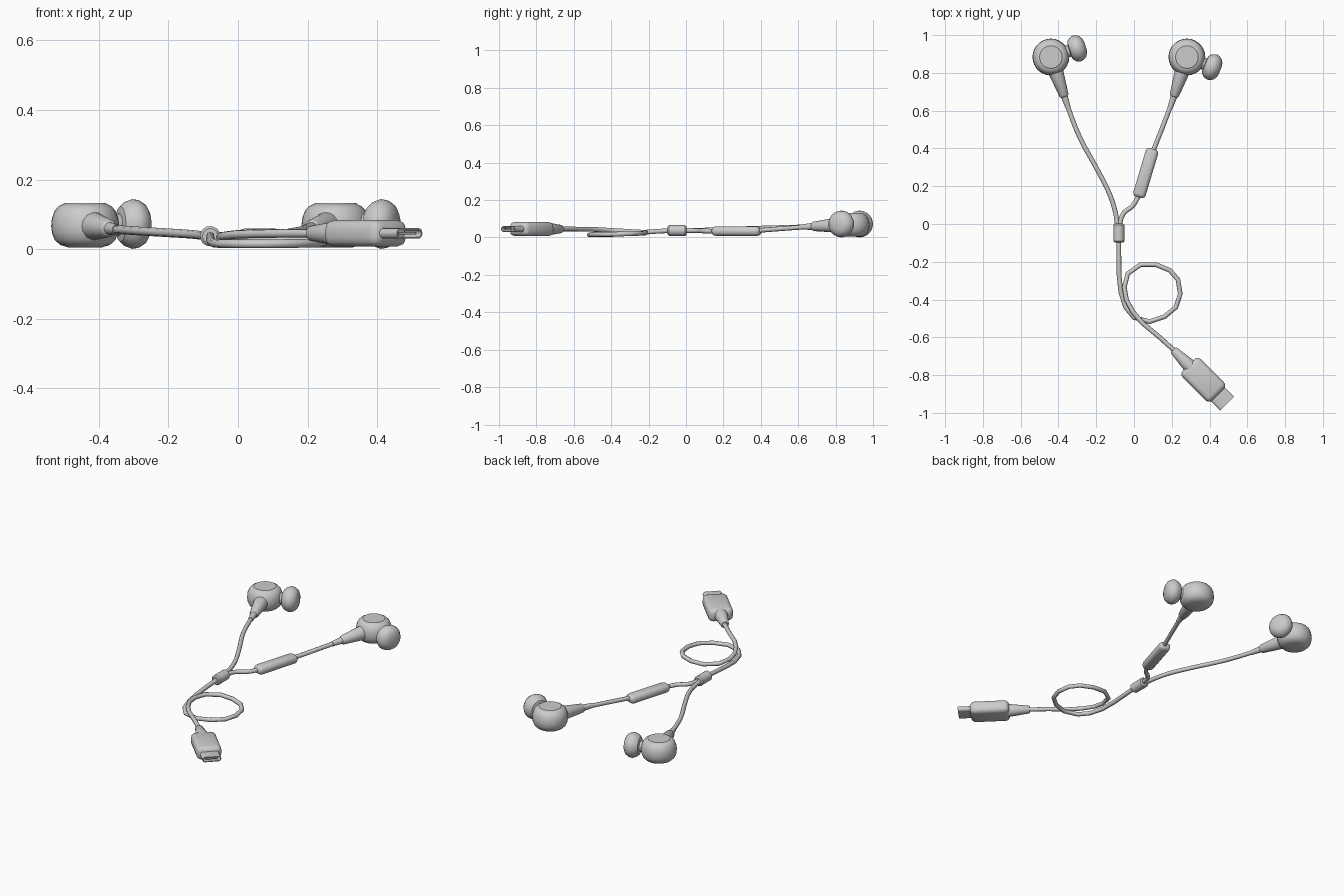
import bpy, bmesh, math
from mathutils import Vector, Matrix

if "Cube" in bpy.data.objects:
    bpy.data.objects.remove(bpy.data.objects["Cube"])


def finish(name, bm, matrix=Matrix(), angle=35):
    bmesh.ops.recalc_face_normals(bm, faces=bm.faces)
    me = bpy.data.meshes.new(name)
    bm.to_mesh(me)
    bm.free()
    ob = bpy.data.objects.new(name, me)
    bpy.context.collection.objects.link(ob)
    ob.matrix_world = matrix
    smooth(ob, angle)
    return ob


def smooth(ob, angle=35):
    bpy.ops.object.select_all(action='DESELECT')
    ob.select_set(True)
    bpy.context.view_layer.objects.active = ob
    bpy.ops.object.shade_smooth_by_angle(angle=math.radians(angle))


def frame(origin, direction):
    rot = Vector(direction).to_track_quat('Z', 'Y').to_matrix().to_4x4()
    return Matrix.Translation(origin) @ rot


def bridge(bm, rings):
    for a, b in zip(rings, rings[1:]):
        n = len(a)
        for i in range(n):
            bm.faces.new((a[i], a[(i + 1) % n], b[(i + 1) % n], b[i]))


def lathe(name, profile, origin, direction=(0, 0, 1), n=28, angle=35):
    """Spin (radius, height) pairs about direction; both ends are capped."""
    bm = bmesh.new()
    rings = [[bm.verts.new((r * math.cos(2 * math.pi * i / n),
                            r * math.sin(2 * math.pi * i / n), h)) for i in range(n)]
             for r, h in profile]
    bridge(bm, rings)
    bm.faces.new(rings[0])
    bm.faces.new(rings[-1])
    return finish(name, bm, frame(origin, direction), angle)


def box(name, size, center, turn, bevel, segments=3):
    bm = bmesh.new()
    bmesh.ops.create_cube(bm, size=1, matrix=Matrix.Diagonal((*size, 1)))
    if bevel:
        bmesh.ops.bevel(bm, geom=bm.edges[:], offset=bevel, segments=segments,
                        profile=0.5, affect='EDGES')
    m = Matrix.Translation(center) @ Matrix.Rotation(math.radians(turn), 4, 'Z')
    return finish(name, bm, m)


def cable(name, points, steps, radius=0.0125):
    cu = bpy.data.curves.new(name, 'CURVE')
    cu.dimensions = '3D'
    cu.bevel_depth, cu.bevel_resolution = radius, 2
    cu.resolution_u = steps
    cu.use_fill_caps = True
    sp = cu.splines.new('BEZIER')
    sp.bezier_points.add(len(points) - 1)
    for bp, p in zip(sp.bezier_points, points):
        bp.co = p
        bp.handle_left_type = bp.handle_right_type = 'AUTO'
    ob = bpy.data.objects.new(name, cu)
    bpy.context.collection.objects.link(ob)
    bpy.ops.object.select_all(action='DESELECT')
    ob.select_set(True)
    bpy.context.view_layer.objects.active = ob
    bpy.ops.object.convert(target='MESH')
    smooth(bpy.context.object, 50)


# Earbuds: housing, top disc, nozzle, ear tip and strain relief
body = [(0.05, 0.005), (0.072, 0.012), (0.087, 0.026), (0.095, 0.045), (0.0975, 0.066),
        (0.095, 0.09), (0.087, 0.111), (0.076, 0.123), (0.064, 0.129)]
disc = [(0.063, 0.120), (0.063, 0.129), (0.060, 0.132)]
tip = [(0.03, -0.044), (0.05, -0.04), (0.064, -0.025), (0.0715, -0.004), (0.069, 0.012),
       (0.058, 0.03), (0.042, 0.04), (0.022, 0.045)]
relief = [(0.042, 0.0), (0.038, 0.03), (0.025, 0.145), (0.022, 0.15), (0.018, 0.153),
          (0.014, 0.215)]
for side, x, tip_xy, end in (("left", -0.44, (-0.30, 0.93), (-0.35, 0.62)),
                             ("right", 0.28, (0.415, 0.83), (0.193, 0.62))):
    c = Vector((x, 0.884, 0))
    lathe(side + "_earbud_housing", body, c)
    lathe(side + "_earbud_disc", disc, c)
    t = Vector((*tip_xy, 0.072))
    out = t - Vector((x, 0.884, 0.072))
    lathe(side + "_nozzle", [(0.035, 0.06), (0.03, 0.12)], (x, 0.884, 0.07), out)
    lathe(side + "_ear_tip", tip, t, out)
    e = Vector((*end, 0.056))
    d = (e - Vector((x, 0.884, 0.07))).normalized()
    lathe(side + "_strain_relief", relief, e - d * 0.21, d, 20)

# Earbud cables running into the splitter
cable("left_cable", [(-0.355, 0.635, 0.056), (-0.35, 0.62, 0.056), (-0.29, 0.465, 0.052),
                     (-0.19, 0.28, 0.046), (-0.13, 0.16, 0.042), (-0.098, 0.06, 0.038),
                     (-0.087, -0.02, 0.037)], 4)
cable("right_cable_upper", [(0.198, 0.635, 0.056), (0.15, 0.51, 0.047),
                            (0.095, 0.37, 0.036)], 4)
cable("right_cable_lower", [(0.028, 0.16, 0.034), (0.012, 0.125, 0.034), (-0.013, 0.09, 0.035),
                            (-0.05, 0.063, 0.036), (-0.068, 0.03, 0.037),
                            (-0.075, -0.02, 0.037)], 3)

# Inline remote and splitter
box("inline_remote", (0.27, 0.068, 0.05), (0.062, 0.27, 0.034), 73.4, 0.022)
lathe("splitter", [(0.022, -0.05), (0.029, -0.043), (0.029, 0.043), (0.022, 0.05)],
      (-0.08, -0.048, 0.037), (0, -1, 0), 20)

# Main cable with one coarse loop
cable("main_cable", [
    (-0.08, -0.08, 0.037), (-0.08, -0.17, 0.032), (-0.079, -0.27, 0.024), (-0.07, -0.36, 0.017),
    (-0.045, -0.44, 0.015), (0.0, -0.495, 0.015), (0.082, -0.517, 0.015), (0.163, -0.49, 0.016),
    (0.222, -0.44, 0.017), (0.245, -0.37, 0.018), (0.233, -0.295, 0.02), (0.19, -0.245, 0.022),
    (0.115, -0.215, 0.024), (0.035, -0.215, 0.027), (-0.033, -0.263, 0.03),
    (-0.051, -0.335, 0.034), (-0.04, -0.40, 0.038), (-0.006, -0.465, 0.042),
    (0.045, -0.525, 0.044), (0.13, -0.595, 0.045), (0.225, -0.68, 0.045)], 1)

# Plug: strain relief, body, hollow metal shell and tongue
ax = Vector((1, -1, 0)).normalized()
mid = Vector((0.367, -0.825, 0.045))
lathe("plug_strain_relief", [(0.018, -0.225), (0.022, -0.22), (0.037, -0.105), (0.037, -0.09)],
      mid, ax, 20)
box("plug_body", (0.222, 0.137, 0.076), mid, -45, 0.026)


def rounded(bm, x, w, h, r):
    ring = []
    for k, (sy, sz) in enumerate(((1, 1), (-1, 1), (-1, -1), (1, -1))):
        for j in range(5):
            a = math.pi / 2 * (k + j / 4)
            ring.append(bm.verts.new((x, sy * (w / 2 - r) + r * math.cos(a),
                                      sz * (h / 2 - r) + r * math.sin(a))))
    return ring


bm = bmesh.new()
rings = [rounded(bm, 0.09, 0.104, 0.03, 0.0145), rounded(bm, 0.179, 0.104, 0.03, 0.0145),
         rounded(bm, 0.179, 0.094, 0.02, 0.0095), rounded(bm, 0.112, 0.094, 0.02, 0.0095)]
bridge(bm, rings)
bm.faces.new(rings[0])
bm.faces.new(rings[-1])
finish("plug_shell", bm, Matrix.Translation(mid) @ Matrix.Rotation(-math.pi / 4, 4, 'Z'))
box("plug_tongue", (0.06, 0.07, 0.007), mid + ax * 0.14, -45, 0)
